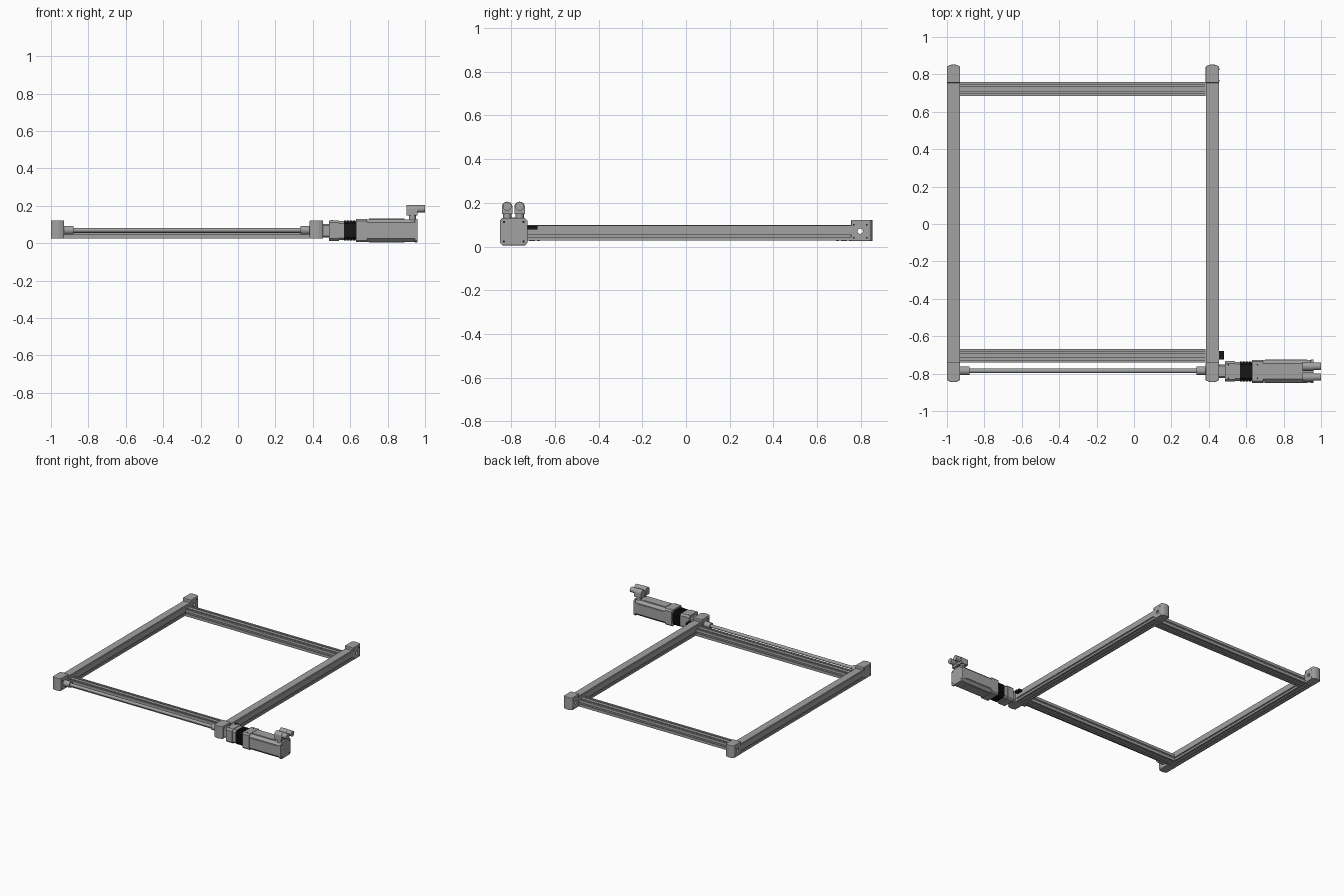
import bpy, bmesh, math
from mathutils import Vector

cube = bpy.data.objects.get("Cube")
if cube:
    bpy.data.objects.remove(cube, do_unlink=True)


def material(name, value):
    m = bpy.data.materials.new(name)
    m.use_nodes = True
    colour = (value, value, value, 1)
    m.diffuse_color = colour
    m.node_tree.nodes["Principled BSDF"].inputs["Base Color"].default_value = colour
    return m


GREY = material("aluminium grey", 0.36)
BLACK = material("black", 0.008)


def prism(name, pts, axis, a, b, mat=GREY, bevel=0.0, smooth=False):
    """Extrude a closed outline along an axis from a to b."""
    def place(p, t):
        return {"x": (t, p[0], p[1]), "y": (p[0], t, p[1]), "z": (p[0], p[1], t)}[axis]
    bm = bmesh.new()
    face = bm.faces.new([bm.verts.new(place(p, a)) for p in pts])
    ext = bmesh.ops.extrude_face_region(bm, geom=[face])
    moved = [g for g in ext["geom"] if isinstance(g, bmesh.types.BMVert)]
    bmesh.ops.translate(bm, verts=moved, vec=Vector(place((0, 0), b - a)))
    bmesh.ops.recalc_face_normals(bm, faces=bm.faces)
    mesh = bpy.data.meshes.new(name)
    bm.to_mesh(mesh)
    bm.free()
    mesh.materials.append(mat)
    ob = bpy.data.objects.new(name, mesh)
    bpy.context.collection.objects.link(ob)
    if bevel:
        mod = ob.modifiers.new("edge", "BEVEL")
        mod.width, mod.segments = bevel, 2
    if smooth:
        bpy.ops.object.select_all(action="DESELECT")
        ob.select_set(True)
        bpy.context.view_layer.objects.active = ob
        bpy.ops.object.shade_smooth_by_angle()
    return ob


def rect(u0, u1, v0, v1, c=0.0):
    """Rectangle outline with optional corner chamfer."""
    if not c:
        return [(u0, v0), (u1, v0), (u1, v1), (u0, v1)]
    return [(u0 + c, v0), (u1 - c, v0), (u1, v0 + c), (u1, v1 - c),
            (u1 - c, v1), (u0 + c, v1), (u0, v1 - c), (u0, v0 + c)]


def square(u, v, half, c=0.0):
    return rect(u - half, u + half, v - half, v + half, c)


def circle(u, v, r, n=28):
    return [(u + r * math.cos(i * math.tau / n), v + r * math.sin(i * math.tau / n)) for i in range(n)]


def slotted(u0, u1, v0, v1, bottom=(), right=(), top=(), left=()):
    """Rectangle with T-slots; each list gives offsets from the side's centre."""
    corners = [Vector(p) for p in rect(u0, u1, v0, v1)]
    m, k, lip, depth = 0.005, 0.009, 0.004, 0.011
    pts = []
    for i, slots in enumerate((bottom, right, top, left)):
        p, q = corners[i], corners[(i + 1) % 4]
        d = (q - p).normalized()
        n = Vector((-d.y, d.x))
        pts.append(p)
        for s in sorted(slots):
            c = (p + q) / 2 + d * s
            for along, inward in ((-m, 0), (-m, lip), (-k, lip), (-k, depth),
                                  (k, depth), (k, lip), (m, lip), (m, 0)):
                pts.append(c + d * along + n * inward)
    return pts


def cut(target, cutter):
    cutter.hide_render = True
    cutter.hide_set(True)
    mod = target.modifiers.new("hole", "BOOLEAN")
    mod.operation, mod.object, mod.solver = "DIFFERENCE", cutter, "EXACT"


# Side rails with raised cover strips and end blocks
SHAFT_Y, SHAFT_Z = -0.785, 0.07
for side, x0, x1 in (("right", -1.0, -0.93), ("left", 0.383, 0.455)):
    mid = (x0 + x1) / 2
    prism(side + "_rail", slotted(x0 + 0.001, x1 - 0.001, 0.027, 0.096,
                                  bottom=(-0.015, 0.015), right=(-0.014,), left=(0.014,)),
          "y", -0.74, 0.76)
    prism(side + "_rail_cover", rect(mid - 0.026, mid + 0.026, 0.095, 0.099), "y", -0.74, 0.76)
    for end, sign, inner, outer in (("front", -1, -0.74, -0.835), ("back", 1, 0.755, 0.842)):
        # plan outline with a gently bowed outer end
        bow = [(mid + (x1 - x0) / 2 * t, outer + sign * 0.011 * (1 - t * t))
               for t in (1, 0.75, 0.4, 0, -0.4, -0.75, -1)]
        block = prism(f"{side}_{end}_end_block", [(x0, inner), (x1, inner)] + bow,
                      "z", 0.025, 0.122, bevel=0.004)
        hole_y = SHAFT_Y if sign < 0 else 0.797
        if sign > 0:
            cut(block, prism(f"{side}_bore_cutter", circle(hole_y, SHAFT_Z, 0.012), "x", x0 - 0.02, x1 + 0.02))
        for face_x in (x0, x1):
            for dy in (-0.03, 0.03):
                for dz in (-0.03, 0.03):
                    prism(f"{side}_{end}_block_screw", circle(hole_y + dy, SHAFT_Z + dz, 0.004, 10),
                          "x", face_x - 0.0008, face_x + 0.0008, BLACK)

# Slotted cross beams
for end, y0, y1 in (("front", -0.74, -0.668), ("back", 0.685, 0.76)):
    prism(end + "_cross_beam", slotted(y0, y1, 0.025, 0.077, bottom=(-0.018, 0.018),
                                       top=(-0.018, 0.018), right=(0,), left=(0,)),
          "x", -0.93, 0.383)

# Connecting shaft and hubs
prism("drive_shaft", circle(SHAFT_Y, SHAFT_Z, 0.012), "x", -0.9, 0.36, smooth=True)
for side, a, b in (("right", -0.93, -0.88), ("left", 0.333, 0.383)):
    prism(side + "_shaft_hub", circle(SHAFT_Y, SHAFT_Z, 0.023), "x", a, b, smooth=True)

# Position sensor
prism("sensor", rect(-0.725, -0.68, 0.077, 0.093), "x", 0.455, 0.48, BLACK)

# Gearbox
MY, MZ = -0.788, 0.068
prism("gearbox_neck", square(MY, MZ, 0.036, 0.008), "x", 0.455, 0.487)
prism("gearbox_flange", square(MY, MZ, 0.055, 0.012), "x", 0.487, 0.54)
prism("gearbox_body", square(MY, MZ, 0.051, 0.012), "x", 0.54, 0.566)
prism("coupling_core", square(MY, MZ, 0.048, 0.014), "x", 0.566, 0.632, BLACK)
for i in range(4):
    a = 0.568 + i * 0.016
    prism("coupling_rib", square(MY, MZ, 0.054, 0.016), "x", a, a + 0.011, BLACK)

# Motor body, plates and side panels
prism("motor_flange", square(MY, MZ, 0.062, 0.01), "x", 0.632, 0.69)
prism("motor_body", square(MY, MZ, 0.06, 0.018), "x", 0.69, 0.945)
prism("motor_back_plate", square(MY, MZ, 0.063, 0.012), "x", 0.945, 0.96, bevel=0.003)
for s in (-1, 1):
    u = MY + s * 0.06
    prism("motor_side_panel", rect(u - 0.003, u + 0.003, MZ - 0.036, MZ + 0.036), "x", 0.7, 0.925)
    v = MZ + s * 0.06
    prism("motor_face_panel", rect(MY - 0.036, MY + 0.036, v - 0.004, v + 0.004), "x", 0.7, 0.89)
for dy in (-0.045, 0.045):
    for dz in (-0.045, 0.045):
        prism("motor_back_screw", circle(MY + dy, MZ + dz, 0.005, 10), "x", 0.959, 0.961, BLACK)
    for x in (0.505, 0.66):
        top = MZ + (0.055 if x < 0.6 else 0.062)
        prism("top_screw", circle(x, MY + dy * 0.8, 0.004, 10), "z", top - 0.001, top + 0.001, BLACK)

# Twin cable connectors
for cy in (-0.818, -0.761):
    prism("connector_neck", circle(0.932, cy, 0.019), "z", 0.125, 0.16, smooth=True)
    arch = [(cy + 0.024 * math.cos(math.pi * i / 14), 0.181 + 0.024 * math.sin(math.pi * i / 14))
            for i in range(15)]
    prism("connector_housing", [(cy - 0.024, 0.148), (cy + 0.024, 0.148)] + arch,
          "x", 0.9, 0.96, smooth=True)
    nozzle = prism("connector_nozzle", circle(cy, 0.184, 0.02), "x", 0.95, 1.0, smooth=True)
    prism("connector_cap", circle(cy, 0.184, 0.013, 16), "x", 0.9995, 1.0005)
